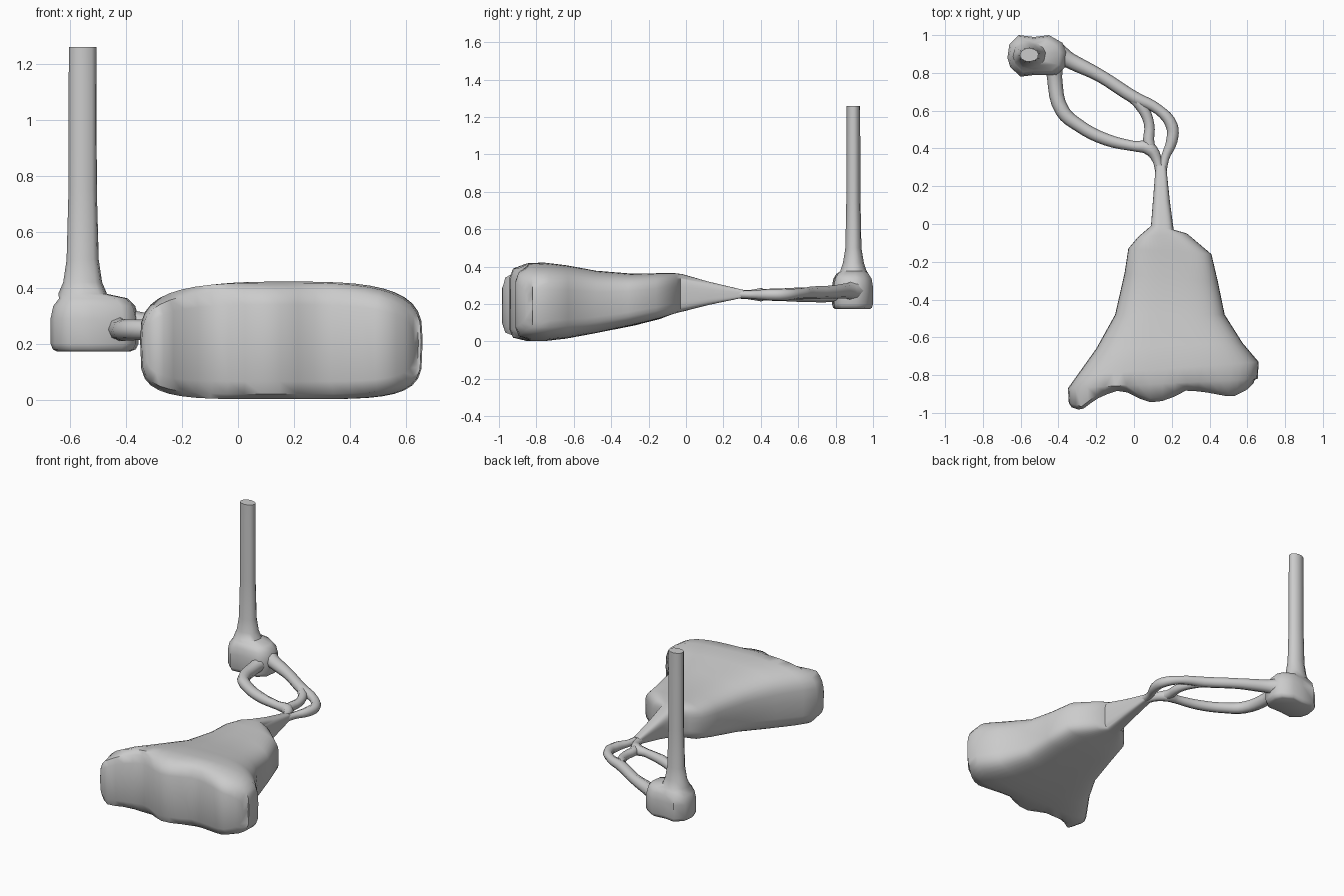
import bpy, bmesh, math

if "Cube" in bpy.data.objects:
    bpy.data.objects.remove(bpy.data.objects["Cube"])


def finish(bm, name):
    bmesh.ops.remove_doubles(bm, verts=bm.verts, dist=1e-5)
    bmesh.ops.recalc_face_normals(bm, faces=bm.faces)
    me = bpy.data.meshes.new(name)
    bm.to_mesh(me)
    bm.free()
    ob = bpy.data.objects.new(name, me)
    bpy.context.collection.objects.link(ob)
    smooth(ob, 50)
    return ob


def smooth(ob, deg):
    bpy.ops.object.select_all(action='DESELECT')
    ob.select_set(True)
    bpy.context.view_layer.objects.active = ob
    bpy.ops.object.shade_smooth_by_angle(angle=math.radians(deg))


def loft(bm, rings):
    vr = [[bm.verts.new(p) for p in r] for r in rings]
    n = len(vr[0])
    for a, b in zip(vr, vr[1:]):
        for i in range(n):
            j = (i + 1) % n
            bm.faces.new((a[i], a[j], b[j], b[i]))
    return vr


def interp(table, x):
    if x <= table[0][0]:
        return table[0][1]
    for (x0, y0), (x1, y1) in zip(table, table[1:]):
        if x <= x1:
            return y0 + (y1 - y0) * (x - x0) / (x1 - x0)
    return table[-1][1]


# Body: cross-sections from neck to wide lobed front
# left x, left y, right x, right y, bottom z, top z
sections = [
    (.115, .31, .17, .31, .235, .275),
    (.10, .12, .19, .12, .195, .32),
    (.09, -.01, .21, -.03, .16, .36),
    (.02, -.07, .28, -.05, .15, .365),
    (-.03, -.13, .41, -.16, .12, .365),
    (-.05, -.26, .445, -.31, .085, .362),
    (-.10, -.48, .48, -.48, .045, .378),
    (-.20, -.66, .575, -.63, .015, .408),
    (-.30, -.80, .66, -.73, .002, .422),
    (-.35, -.87, .655, -.82, .002, .418),
]
front_edge = [(-.34, -.97), (-.28, -.99), (-.20, -.93), (-.10, -.885),
              (0, -.90), (.04, -.94), (.11, -.95), (.19, -.93),
              (.27, -.885), (.36, -.89), (.52, -.92), (.60, -.88), (.65, -.83)]
COLS = 24


def section(xl, yl, xr, yr, zb, zt, front=None):
    pts = []
    mid, half = (zb + zt) / 2, (zt - zb) / 2
    for k in range(2 * COLS):
        u = -math.cos(math.pi * k / COLS)
        t = (u + 1) / 2
        e = 3.2 if k <= COLS else 4.5
        h = max(0, 1 - abs(u) ** e) ** (1 / e) * (1 if k <= COLS else -1)
        x = xl + (xr - xl) * t
        y = yl + (yr - yl) * t
        if front is not None:
            y = interp(front_edge, x) + front
        pts.append((x, y, mid + half * h))
    return pts


rings = [section(*s) for s in sections]
rings.append(section(-.345, 0, .645, 0, .02, .39, .022))
rings.append(section(-.33, 0, .63, 0, .065, .34, .003))
bm = bmesh.new()
vr = loft(bm, rings)
bm.faces.new(vr[0])
f = vr[-1]
for i in range(COLS):
    quad = []
    for v in (f[i], f[i + 1], f[(2 * COLS - i - 1) % (2 * COLS)], f[(2 * COLS - i) % (2 * COLS)]):
        if v not in quad:
            quad.append(v)
    bm.faces.new(quad)
finish(bm, "lobed_body")

# Rounded end block flowing up into the oval post
outline = [(-.67, .88), (-.66, .95), (-.61, 1.0), (-.53, .99), (-.45, 1.0),
           (-.38, .96), (-.355, .91), (-.365, .83), (-.41, .79), (-.52, .79),
           (-.60, .78), (-.655, .83)]
cx, cy, px, py = -.53, .89, -.555, .895


def block_ring(z, scale):
    return [(cx + (x - cx) * scale, cy + (y - cy) * scale, z) for x, y in outline]


def post_ring(z, rx, ry):
    out = []
    for x, y in outline:
        a = math.atan2((y - cy) * 1.4, x - cx)
        out.append((px + rx * math.cos(a), py + ry * math.sin(a), z))
    return out


bm = bmesh.new()
vr = loft(bm, [block_ring(.173, .84), block_ring(.18, .94), block_ring(.2, 1),
               block_ring(.29, 1), block_ring(.335, .93), block_ring(.362, .78),
               post_ring(.378, .088, .07), post_ring(.42, .07, .056),
               post_ring(.5, .058, .043), post_ring(.75, .051, .038),
               post_ring(1.26, .05, .036)])
bm.faces.new(vr[0])
bm.faces.new(vr[-1])
finish(bm, "block_and_post")


# Thin linking struts
def strut(name, pts):
    cu = bpy.data.curves.new(name, 'CURVE')
    cu.dimensions = '3D'
    cu.bevel_depth = 1
    cu.bevel_resolution = 2
    cu.resolution_u = 4
    cu.use_fill_caps = True
    sp = cu.splines.new('BEZIER')
    sp.bezier_points.add(len(pts) - 1)
    for b, (x, y, z, r) in zip(sp.bezier_points, pts):
        b.co = (x, y, z)
        b.radius = r
        b.handle_left_type = b.handle_right_type = 'AUTO'
    ob = bpy.data.objects.new(name, cu)
    bpy.context.collection.objects.link(ob)
    bpy.ops.object.select_all(action='DESELECT')
    ob.select_set(True)
    bpy.context.view_layer.objects.active = ob
    bpy.ops.object.convert(target='MESH')
    smooth(bpy.context.object, 60)


strut("outer_strut", [(-.42, .91, .27, .06), (-.34, .865, .27, .042), (-.18, .785, .265, .034),
                      (0, .67, .26, .034), (.13, .605, .255, .027), (.20, .52, .25, .032),
                      (.20, .44, .25, .03), (.165, .35, .25, .022), (.145, .24, .255, .022)])
strut("inner_strut", [(-.05, .705, .262, .028), (.04, .62, .255, .03), (.08, .53, .25, .027),
                      (.08, .42, .25, .03), (.12, .34, .25, .022), (.14, .24, .255, .022)])
strut("lower_strut", [(-.42, .88, .26, .05), (-.42, .77, .25, .04), (-.38, .60, .25, .038),
                      (-.29, .52, .25, .034), (-.15, .448, .25, .032), (0, .412, .25, .027),
                      (.08, .40, .25, .036), (.125, .33, .25, .024), (.14, .24, .255, .022)])
